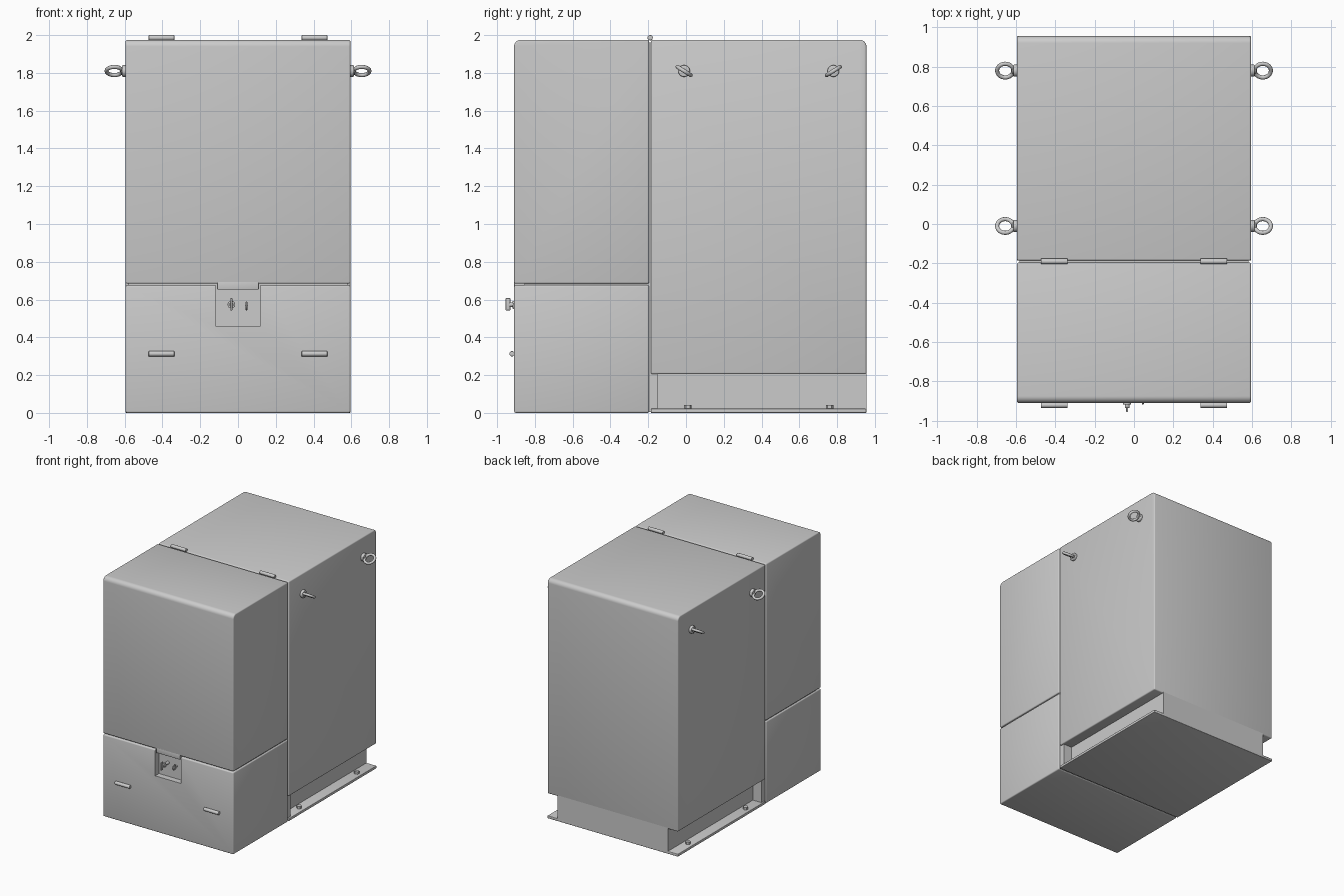
import bpy, bmesh, math
from mathutils import Matrix, Vector

if "Cube" in bpy.data.objects:
    bpy.data.objects.remove(bpy.data.objects["Cube"])

W = 0.595  # half width of the cabinet


def finish(name, bm, angle=40):
    bmesh.ops.recalc_face_normals(bm, faces=bm.faces)
    me = bpy.data.meshes.new(name)
    bm.to_mesh(me)
    bm.free()
    ob = bpy.data.objects.new(name, me)
    bpy.context.collection.objects.link(ob)
    smooth(ob, angle)
    return ob


def smooth(ob, angle=40):
    bpy.ops.object.select_all(action='DESELECT')
    ob.select_set(True)
    bpy.context.view_layer.objects.active = ob
    bpy.ops.object.shade_smooth_by_angle(angle=math.radians(angle))


def round_edges(bm, width):
    if width:
        sharp = [e for e in bm.edges if e.calc_face_angle(0) > 0.6]
        bmesh.ops.bevel(bm, geom=sharp, offset=width, segments=3, profile=0.5,
                        affect='EDGES', clamp_overlap=True)


def fillet(corner, sy, r, n=7):
    # points of a rounded top corner; sy is +1 for rear, -1 for front
    y, z = corner
    return [(y - sy * r + sy * r * math.sin(i * math.pi / 2 / n),
             z - r + r * math.cos(i * math.pi / 2 / n)) for i in range(n + 1)]


def extrude_x(name, profile, bevel):
    bm = bmesh.new()
    f = bm.faces.new([bm.verts.new((-W, y, z)) for y, z in profile])
    ext = bmesh.ops.extrude_face_region(bm, geom=[f])
    bmesh.ops.translate(bm, vec=(2 * W, 0, 0),
                        verts=[v for v in ext['geom'] if isinstance(v, bmesh.types.BMVert)])
    bmesh.ops.recalc_face_normals(bm, faces=bm.faces)
    round_edges(bm, bevel)
    return finish(name, bm)


def box(name, x, y, z, bevel=0.0):
    bm = bmesh.new()
    bmesh.ops.create_cube(bm, size=1)
    for v in bm.verts:
        for i, (a, b) in enumerate((x, y, z)):
            v.co[i] = a if v.co[i] < 0 else b
    round_edges(bm, bevel)
    return finish(name, bm)


def rod(name, loc, r, length, axis, sides=24, bevel=0.0):
    bm = bmesh.new()
    rot = Vector((0, 0, 1)).rotation_difference(Vector(axis)).to_matrix().to_4x4()
    bmesh.ops.create_cone(bm, cap_ends=True, segments=sides, radius1=r, radius2=r,
                          depth=length, matrix=Matrix.Translation(loc) @ rot)
    round_edges(bm, bevel)
    return finish(name, bm)


def ring(name, loc, R, r, rot):
    bpy.ops.mesh.primitive_torus_add(location=loc, rotation=rot, major_radius=R, minor_radius=r,
                                     major_segments=32, minor_segments=12)
    ob = bpy.context.object
    ob.name = name
    smooth(ob)
    return ob


# rear housing, its narrower pedestal and the mounting flange
extrude_x("rear_housing", [(-0.186, 0.205), (-0.186, 1.975)]
          + fillet((0.955, 1.975), 1, 0.035) + [(0.955, 0.205)], 0.009)
box("rear_pedestal", (-0.505, 0.505), (-0.186, 0.955), (0.005, 0.225))
box("mounting_flange", (-W, W), (-0.186, 0.955), (0, 0.022), 0.004)

# front hood with latch tab
extrude_x("front_hood", [(-0.196, 0.684), (-0.196, 1.975)]
          + fillet((-0.91, 1.975), -1, 0.035)[::-1][::-1] + [(-0.91, 0.684)], 0.009)
box("hood_latch_tab", (-0.11, 0.11), (-0.91, -0.85), (0.652, 0.70), 0.004)

# lower front door with latch pocket cut in
door = box("lower_door", (-W, W), (-0.91, -0.196), (0, 0.676), 0.009)
cutter = box("pocket_cutter", (-0.118, 0.118), (-1.0, -0.86), (0.46, 0.75))
cutter.hide_render = True
mod = door.modifiers.new("pocket", 'BOOLEAN')
mod.object = cutter
mod.operation = 'DIFFERENCE'
mod.solver = 'EXACT'
bpy.context.view_layer.objects.active = door
bpy.ops.object.modifier_apply(modifier="pocket")
bpy.data.objects.remove(cutter)
smooth(door)

# core closing the seams between the panels
box("inner_core", (-W + 0.012, W - 0.012), (-0.855, -0.15), (0.006, 1.962))

# latch knob and hasp in the pocket
rod("knob_stem", (-0.035, -0.895, 0.573), 0.012, 0.08, (0, 1, 0))
rod("knob_collar", (-0.035, -0.913, 0.573), 0.02, 0.012, (0, 1, 0), bevel=0.002)
box("knob_wing", (-0.04, -0.03), (-0.955, -0.93), (0.542, 0.608), 0.004)
ring("lock_hasp", (0.045, -0.895, 0.566), 0.018, 0.005, (0, math.pi / 2, 0))
rod("hasp_stem", (0.045, -0.87, 0.566), 0.007, 0.03, (0, 1, 0), 12)

for s, side in ((-1, "left"), (1, "right")):
    # hinges on the top seam and on the lower door
    for label, y, z in (("top", -0.19, 1.986), ("door", -0.921, 0.313)):
        rod(f"{label}_hinge_{side}", (s * 0.405, y, z), 0.014, 0.136, (1, 0, 0), 20, 0.002)
    # lifting eyes, tilted toward each other
    for label, y, tilt in (("front", -0.01, -32), ("rear", 0.78, 32)):
        rod(f"eye_collar_{label}_{side}", (s * 0.599, y, 1.81), 0.031, 0.03, (1, 0, 0), 28, 0.006)
        rod(f"eye_neck_{label}_{side}", (s * 0.609, y, 1.81), 0.018, 0.022, (1, 0, 0))
        ring(f"lifting_eye_{label}_{side}", (s * 0.655, y, 1.81), 0.041, 0.0105,
             (math.radians(tilt), 0, 0))
    # flange bolts
    for i, y in enumerate((0.01, 0.76)):
        rod(f"flange_bolt_{side}_{i}", (s * 0.55, y, 0.03), 0.02, 0.025, (0, 0, 1), 6)
